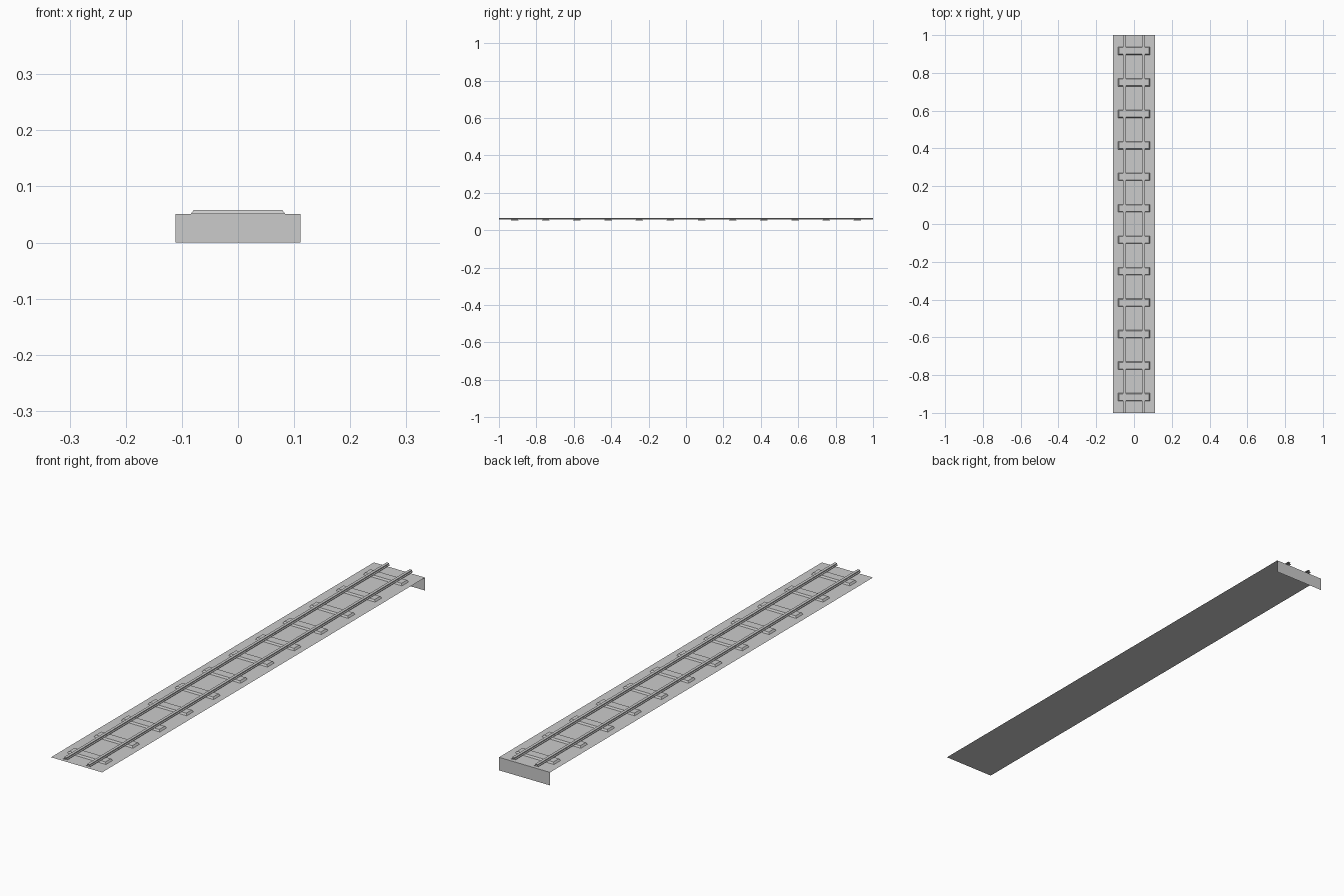
import bpy

if "Cube" in bpy.data.objects:
    bpy.data.objects.remove(bpy.data.objects["Cube"])

DECK, TIE_TOP, RAIL_TOP = 0.051, 0.058, 0.066
HALF_W = 0.111


def make(name, verts, faces):
    mesh = bpy.data.meshes.new(name)
    mesh.from_pydata(verts, [], faces)
    mesh.update()
    obj = bpy.data.objects.new(name, mesh)
    bpy.context.collection.objects.link(obj)
    return obj


# Thin track bed sheet
make("track_bed",
     [(-HALF_W, -1, DECK), (HALF_W, -1, DECK), (HALF_W, 1, DECK), (-HALF_W, 1, DECK)],
     [(0, 1, 2, 3)])

# Drop panel hanging from the back end
make("end_panel",
     [(-HALF_W, 1, 0), (HALF_W, 1, 0), (HALF_W, 1, DECK), (-HALF_W, 1, DECK)],
     [(3, 2, 1, 0)])


# Sleepers: low blocks with sloped sides, open underneath
def sleeper(index, y):
    verts = []
    for hx, hy, z in ((0.084, 0.021, DECK), (0.079, 0.017, TIE_TOP)):
        verts += [(-hx, y - hy, z), (hx, y - hy, z), (hx, y + hy, z), (-hx, y + hy, z)]
    faces = [(i, (i + 1) % 4, (i + 1) % 4 + 4, i + 4) for i in range(4)]
    make(f"sleeper_{index}", verts, faces + [(4, 5, 6, 7)])


for i in range(12):
    sleeper(i + 1, -1 + (i + 0.5) / 6)

# Rails: flanged section swept along the track, open at both ends
half = [(0.008, 0), (0.008, 0.0015), (0.003, 0.0025), (0.003, 0.005),
        (0.0055, 0.0058), (0.0055, RAIL_TOP - TIE_TOP)]
profile = half + [(-x, z) for x, z in reversed(half)]
n = len(profile)
for name, x0 in (("left_rail", -0.05), ("right_rail", 0.05)):
    verts = [(x0 + x, y, TIE_TOP + z) for y in (-1, 1) for x, z in profile]
    make(name, verts, [((i + 1) % n, i, i + n, (i + 1) % n + n) for i in range(n)])
